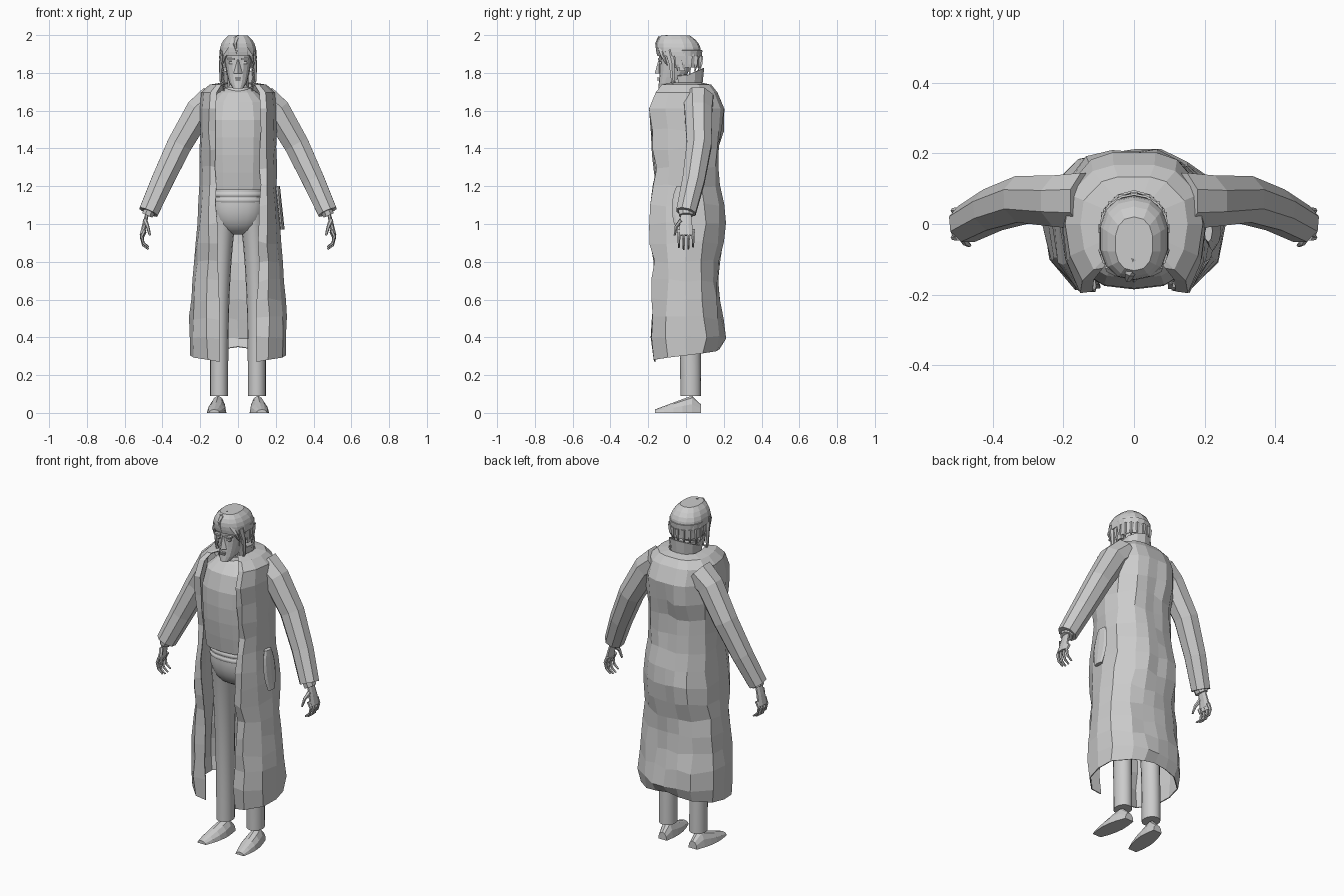
import bpy, bmesh, math, random
from math import sin, cos, pi, tau
from mathutils import Vector

random.seed(4)
if "Cube" in bpy.data.objects:
    bpy.data.objects.remove(bpy.data.objects["Cube"])

COLOUR = (0.6, 0.6, 0.6, 1)
grey = bpy.data.materials.new("plain_grey")
grey.use_nodes = True
grey.diffuse_color = COLOUR
grey.node_tree.nodes["Principled BSDF"].inputs["Base Color"].default_value = COLOUR


def mix(start, end, t):
    return start + (end - start) * t


def steps(count):
    return [i / (count - 1) for i in range(count)]


def finish(name, bm, smooth=False):
    bmesh.ops.recalc_face_normals(bm, faces=bm.faces)
    mesh = bpy.data.meshes.new(name)
    bm.to_mesh(mesh)
    bm.free()
    mesh.materials.append(grey)
    if smooth:
        mesh.shade_smooth()
        mesh.set_sharp_from_angle(angle=math.radians(45))
    part = bpy.data.objects.new(name, mesh)
    bpy.context.scene.collection.objects.link(part)
    return part


def loft(name, rings, closed=True, smooth=False):
    """Skin equal-length point rings; closed ones get end caps, open ones thickness."""
    bm = bmesh.new()
    loops = [[bm.verts.new(point) for point in ring] for ring in rings]
    count = len(loops[0])
    for lower, upper in zip(loops, loops[1:]):
        for i in range(count if closed else count - 1):
            j = (i + 1) % count
            bm.faces.new((lower[i], lower[j], upper[j], upper[i]))
    if closed:
        bm.faces.new(loops[0])
        bm.faces.new(loops[-1])
    part = finish(name, bm, smooth)
    if not closed:
        cloth = part.modifiers.new("thickness", "SOLIDIFY")
        cloth.thickness = .006
        cloth.offset = 0
    return part


def oval(z, width, front, back, count=16, centre=0, square=.85):
    """Horizontal rounded ring between a front and a back depth."""
    def bulge(value):
        return math.copysign(abs(value) ** square, value) if abs(value) > 1e-6 else 0
    angles = [tau * i / count - pi / 2 for i in range(count)]
    return [(centre + width * bulge(cos(a)),
             mix(front, back, (1 + bulge(sin(a))) / 2), z) for a in angles]


def shrink(ring, wide, deep, z):
    return [(x * wide, y * deep, z) for x, y, _ in ring]


def tube(name, points, start, end, side=1, flat=1, count=6):
    """Tapered tube along points; flat squeezes it across its depth."""
    path = [Vector((side * x, y, z)) for x, y, z in points]
    rings = []
    for i, t in enumerate(steps(len(path))):
        along = (path[min(i + 1, len(path) - 1)] - path[max(i - 1, 0)]).normalized()
        deep = Vector((0, 1, 0))
        deep = (deep - along * deep.dot(along)).normalized()
        across = along.cross(deep) * flat
        radius = mix(start, end, t)
        rings.append([path[i] + radius * (deep * cos(a) + across * sin(a))
                      for a in (tau * (k + .5) / count for k in range(count))])
    return loft(name, rings)


def box(name, place, size):
    bm = bmesh.new()
    bmesh.ops.create_cube(bm, size=1)
    bmesh.ops.scale(bm, vec=size, verts=bm.verts)
    bmesh.ops.translate(bm, vec=place, verts=bm.verts)
    return finish(name, bm)


# Long coat, open at the front, with folds waving down the cloth
def coat_ring(z, crumple):
    flare = min(1, max(0, (1.2 - z) / .7))
    wave = cos(tau * (z - 1) / .6)
    width, edge = mix(.2, .255, flare), mix(.118, .1, flare)
    front, back = -.172 - .016 * wave * (1 - flare), .18 + .02 * wave
    half = [(edge, front), (mix(edge, width, .4), front - .005), (width * .93, front * .58),
            (width, 0), (width * .94, back / 2), (width * .6, back * .9), (width * .3, back)]
    outline = [(-x, y) for x, y in half] + [(0, back)] + half[::-1]
    rough = lambda: random.uniform(-crumple, crumple)
    return [(x + rough() / 2, y + rough(), z + rough()) for x, y in outline]


chest = coat_ring(1.61, 0)
coat = [shrink(chest, .45, .42, 1.745), shrink(chest, .75, .66, 1.735),
        shrink(chest, .96, .82, 1.695), chest]
coat += [coat_ring(1.5 - .1 * k, .01) for k in range(12)]
hem = coat_ring(.27, 0)
coat.append([(x * .98, y * .95, z + .08 * (1 - abs(i - 7) / 7)) for i, (x, y, z) in enumerate(hem)])
loft("coat", coat, closed=False)

# Standing collar, taller at the back
fan = [mix(-.5, pi + .5, t) for t in steps(9)]
loft("coat_collar", [[((.08 + .01 * t) * cos(a), (.083 + .01 * t) * sin(a),
                       1.725 + t * (.06 + .04 * max(0, sin(a)))) for a in fan]
                     for t in steps(3)], closed=False)

# Rounded flat pocket on the left of the coat
loft("coat_pocket", [[(mix(.21, .235, t) + .012 * cos(a),
                       -.02 + .055 * sin(pi * mix(.1, .9, t)) ** .5 * sin(a), mix(1.2, .97, t))
                      for a in (tau * k / 8 for k in range(8))] for t in steps(7)])

# Shirt, narrowing over the shoulders to a neckband
shirt = [oval(mix(1.18, 1.55, t), mix(.16, .175, t), -.155 - .03 * sin(t * 2), mix(.12, .16, t),
              square=.75) for t in steps(5)]
shirt += [shrink(shirt[-1], .9, .85, 1.645), shrink(shirt[-1], .6, .6, 1.695),
          shrink(shirt[-1], .4, .4, 1.72)]
loft("shirt", shirt)
band = oval(0, .07, -.095, .055)
loft("shirt_neckband", [shrink(band, s, s, z) for s, z in ((.93, 1.69), (1, 1.705), (.93, 1.725))])

# Trouser hips rounding under to the crotch, and two rolled waistbands
hips = oval(1.18, .138, -.132, .1, 20)
loft("trouser_hips", [hips] + [shrink(hips, 1.05 * cos(t * 1.3), 1.03 * cos(t * 1.3),
                                      mix(1.1, .945, sin(t * 1.5))) for t in steps(7)], smooth=True)
for name, height in (("upper_waistband", 1.155), ("lower_waistband", 1.125)):
    loft(name, [shrink(hips, s, s, height + .03 * (t - .5))
                for t in steps(5) for s in [1 + .06 * sin(pi * t)]], smooth=True)

for side, tag in ((1, "left_"), (-1, "right_")):
    # Trouser leg, widest at the thigh
    leg = []
    for t in steps(10):
        thigh = (1 - t) ** 3
        depth, y = .055 + .045 * thigh, .025 - .04 * (1 - t) ** 2
        leg.append(oval(mix(1.1, .09, t), .048 + .024 * thigh, y - depth, y + depth,
                        centre=side * (.1 - .026 * thigh), square=1))
    loft(tag + "trouser_leg", leg, smooth=True)

    # Shoe, low and turned out at the toe
    arch = [pi * t for t in steps(7)]
    loft(tag + "shoe", [[(side * mix(.1, .126, t) + (.028 + .022 * sin(pi * t)) * cos(a),
                          mix(.08, -.165, t), mix(.11, .018, t) * min(1, .4 + t * 3) * sin(a))
                         for a in arch] for t in steps(6)])

    # Sleeve and shirt cuff
    tube(tag + "sleeve", [(.13, .065, 1.66), (.205, .065, 1.6), (.31, .07, 1.42),
                          (.4, .04, 1.23), (.474, 0, 1.063)], .086, .056, side, count=8)
    tube(tag + "shirt_cuff", [(.46, 0, 1.09), (.48, 0, 1.045)], .045, .04, side, flat=.8, count=8)

    # Hand with fingers curling inward
    tube(tag + "hand", [(.477, 0, 1.07), (.495, 0, 1), (.507, 0, .94)],
         .028, .042, side, flat=.35, count=8)
    for k, finger in enumerate(("index", "middle", "ring", "little")):
        y = .025 * (k - 1.5)
        lift = .01 * abs(k - 1.4)
        curl = [mix(.8, -1.3, t) for t in steps(4)]
        tube(tag + finger + "_finger", [(.46 + .05 * cos(a), y, .915 + lift + .055 * sin(a))
                                        for a in curl], .011, .005, side)
    tube(tag + "thumb", [(.493, -.025, 1.02), (.478, -.052, .985), (.466, -.06, .94)],
         .013, .006, side)

    # Ear, eye, brow and loose locks beside the face
    box(tag + "ear", (side * .08, -.02, 1.835), (.016, .03, .05))
    box(tag + "eye", (side * .034, -.137, 1.853), (.026, .012, .012))
    box(tag + "brow", (side * .036, -.139, 1.873), (.04, .02, .01))
    tube(tag + "front_lock", [(.08, -.09, 1.92), (.09, -.075, 1.85), (.092, -.07, 1.76),
                              (.07, -.07, 1.695)], .025, .003, side, flat=.6)
    tube(tag + "temple_lock", [(.04, -.13, 1.93), (.07, -.125, 1.895), (.085, -.1, 1.84)],
         .022, .003, side)

# Neck, and a head narrowing to the chin
tube("neck", [(0, -.02, 1.66), (0, -.025, 1.79)], .06, .055, count=10)
loft("head", [oval(mix(1.717, 1.93, t), mix(.026, .08, t ** .5), -.147 + .007 * sin(pi * t),
                   mix(-.09, .07, t ** .5)) for t in steps(8)])

# Nose and mouth
bm = bmesh.new()
bmesh.ops.create_cone(bm, segments=4, radius1=.024, radius2=.003, depth=.075, cap_ends=True)
bmesh.ops.translate(bm, vec=(0, -.142, 1.833), verts=bm.verts)
finish("nose", bm)
box("upper_lip", (0, -.146, 1.772), (.034, .014, .006))
box("lower_lip", (0, -.146, 1.762), (.028, .014, .006))

# Hair: full domed cap, sides and nape, and a ragged row of locks
loft("hair_cap", [oval(mix(1.89, 1.998, t), .099 - .045 * t ** 3, -.152 - .008 * sin(pi * t) + .02 * t ** 4,
                       mix(.08, .02, t ** 3), 14) for t in steps(6)])


def around(angle, radius, z):
    return (radius * cos(angle), -.012 + radius * sin(angle), z)


nape = [mix(-.8, pi + .8, t) for t in steps(13)]
loft("hair_nape", [[around(a, mix(.086, .096, t), mix(1.83, 1.92, t)) for a in nape]
                   for t in steps(3)], closed=False)
for k, a in enumerate(nape):
    tip = random.uniform(1.785, 1.815)
    tube("hair_lock_" + str(k), [around(a, .09, 1.89), around(a, .091, 1.845),
                                 around(a, .082, tip)], .018, .003, flat=.8, count=4)
tube("forelock", [(0, -.1, 1.98), (-.012, -.14, 1.98), (-.016, -.155, 1.955),
                  (-.004, -.152, 1.9)], .022, .004)
